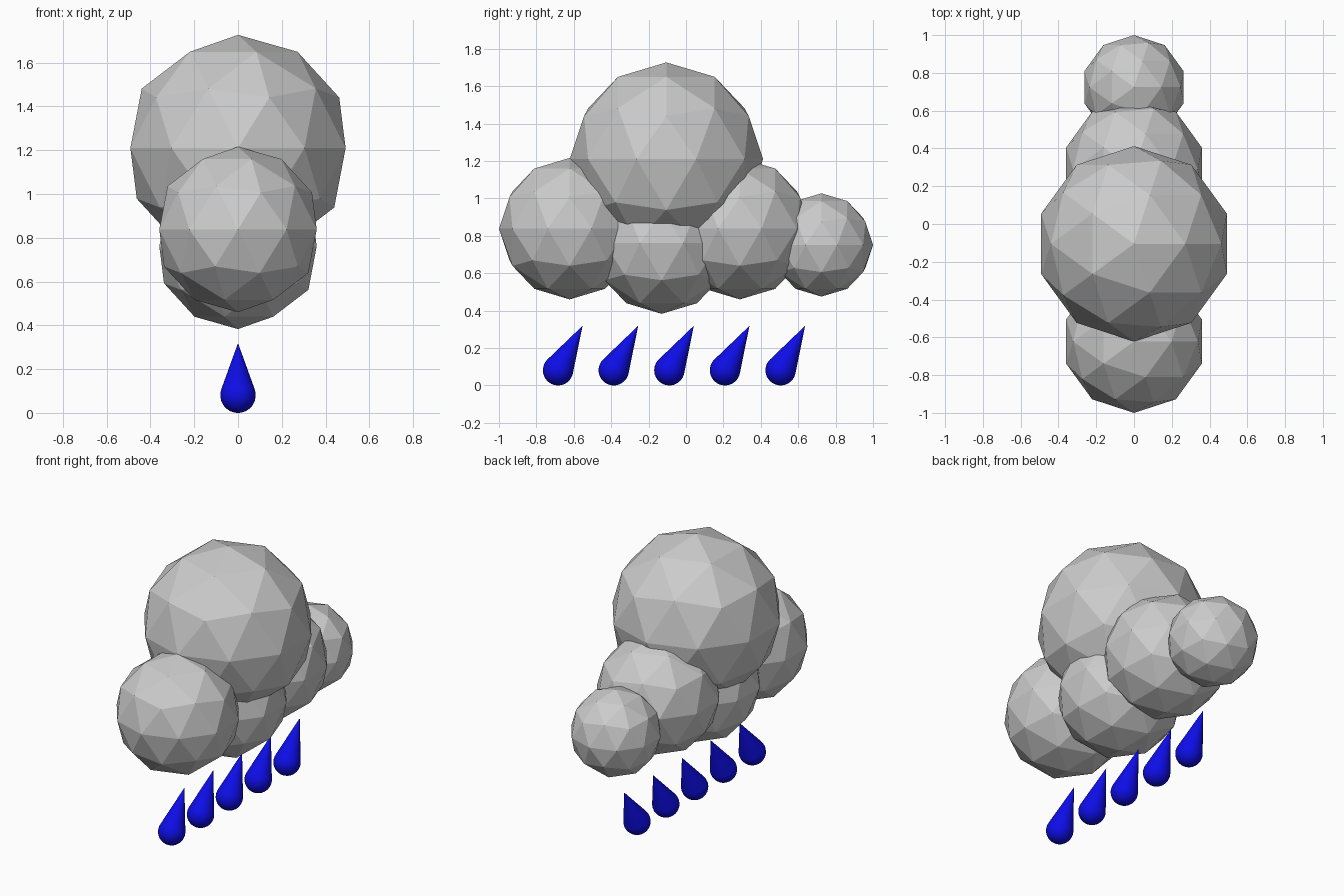
import bpy, math
from mathutils import Vector

cube = bpy.data.objects.get("Cube")
if cube:
    bpy.data.objects.remove(cube, do_unlink=True)


def make_material(name, rgb):
    mat = bpy.data.materials.new(name)
    mat.use_nodes = True
    colour = (*rgb, 1.0)
    mat.diffuse_color = colour
    mat.node_tree.nodes["Principled BSDF"].inputs["Base Color"].default_value = colour
    return mat


grey = make_material("cloud grey", (0.6, 0.6, 0.6))
blue = make_material("rain blue", (0.004, 0.004, 0.8))


# Faceted cloud puffs
def puff(name, y, z, radius):
    bpy.ops.mesh.primitive_ico_sphere_add(subdivisions=2, radius=radius, location=(0, y, z))
    obj = bpy.context.object
    obj.name = name
    obj.data.materials.append(grey)


puff("cloud_top", -0.105, 1.21, 0.517)
puff("cloud_front", -0.622, 0.838, 0.378)
puff("cloud_middle", -0.13, 0.761, 0.378)
puff("cloud_rear", 0.288, 0.838, 0.378)
puff("cloud_tail", 0.724, 0.751, 0.276)


# Raindrop: a ball whose surface runs tangentially into a pointed cone
def drop_mesh(radius, length, segments=32, arc_steps=14):
    tangent = math.pi - math.acos(radius / length)
    profile = []
    for i in range(1, arc_steps + 1):
        a = tangent * i / arc_steps
        profile.append((radius * math.sin(a), -radius * math.cos(a)))
    r0, z0 = profile[-1]
    for t in (0.33, 0.66, 0.95):
        profile.append((r0 * (1 - t), z0 + (length - z0) * t))
    verts = [(0, 0, -radius)]
    for r, z in profile:
        for s in range(segments):
            a = math.tau * s / segments
            verts.append((r * math.cos(a), r * math.sin(a), z))
    verts.append((0, 0, length))
    tip, last = len(verts) - 1, 1 + (len(profile) - 1) * segments
    faces = []
    for s in range(segments):
        n = (s + 1) % segments
        faces.append((0, 1 + n, 1 + s))
        faces.append((last + s, last + n, tip))
        for k in range(len(profile) - 1):
            a, b = 1 + k * segments, 1 + (k + 1) * segments
            faces.append((a + s, a + n, b + n, b + s))
    mesh = bpy.data.meshes.new("raindrop")
    mesh.from_pydata(verts, [], faces)
    mesh.shade_smooth()
    mesh.materials.append(blue)
    return mesh


# Row of slanted raindrops sharing one mesh
slant = Vector((0, 0.131, 0.238))
mesh = drop_mesh(0.081, slant.length)
for i in range(5):
    drop = bpy.data.objects.new(f"raindrop_{i + 1}", mesh)
    bpy.context.collection.objects.link(drop)
    drop.location = (0, -0.684 + 0.2975 * i, 0.081)
    drop.rotation_euler = (-math.atan2(slant.y, slant.z), 0, 0)
